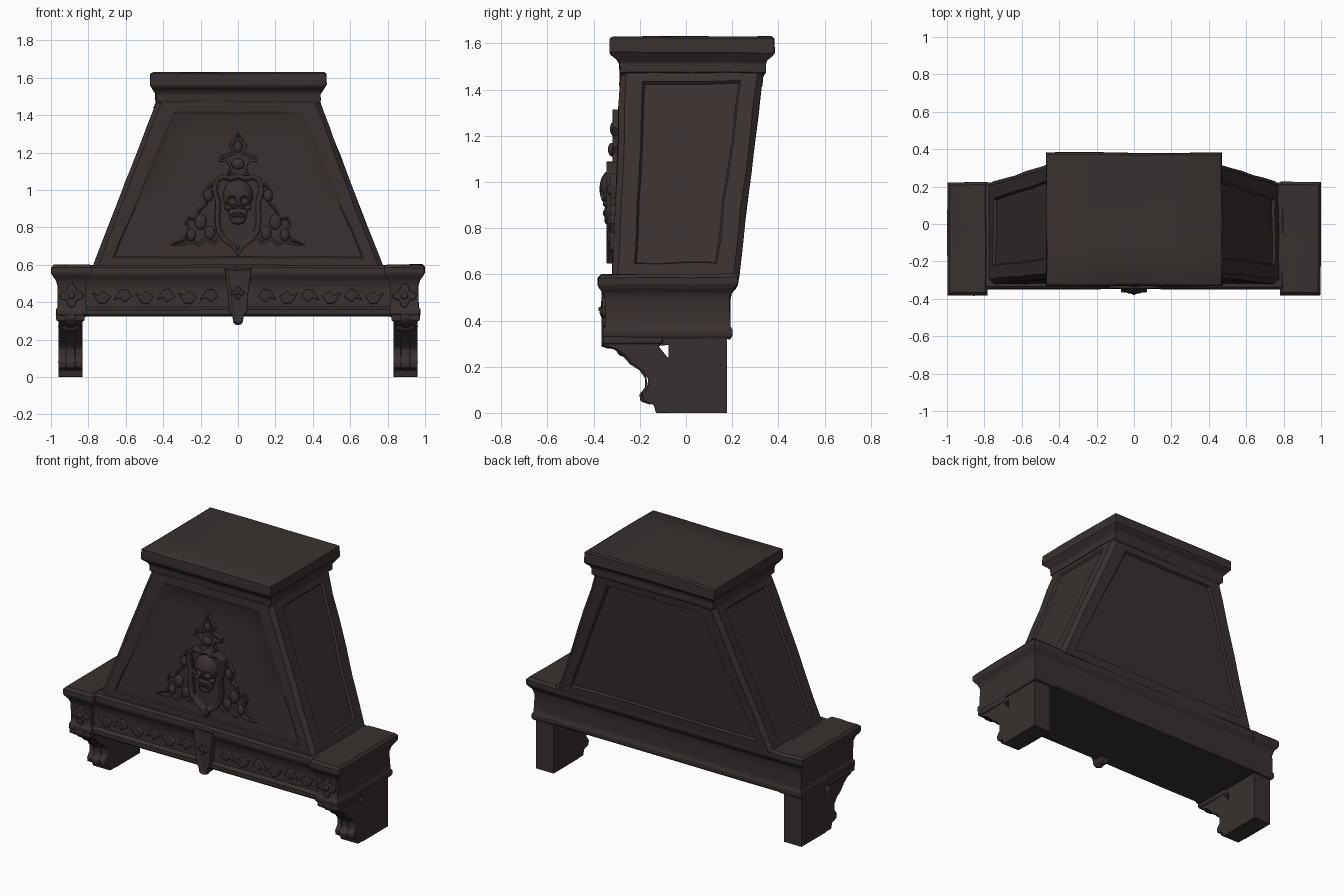
import bpy, bmesh, math
from mathutils import Vector, noise

cube = bpy.data.objects.get("Cube")
if cube:
    bpy.data.objects.remove(cube)

stone = bpy.data.materials.new("dark brown stone")
stone.use_nodes = True
COLOUR = (0.040, 0.030, 0.029, 1)
stone.diffuse_color = COLOUR
stone.node_tree.nodes["Principled BSDF"].inputs["Base Color"].default_value = COLOUR


def finish(name, bm, wear=0.0, cuts=0, bevel=0.0, smooth=35):
    """Turn a bmesh into an object, with optional chipped, uneven edges."""
    if cuts:
        bmesh.ops.subdivide_edges(bm, edges=bm.edges[:], cuts=cuts, use_grid_fill=True)
    if wear:
        for v in bm.verts:
            v.co += noise.noise_vector(v.co * 7) * wear
    bmesh.ops.recalc_face_normals(bm, faces=bm.faces[:])
    mesh = bpy.data.meshes.new(name)
    bm.to_mesh(mesh)
    bm.free()
    mesh.materials.append(stone)
    ob = bpy.data.objects.new(name, mesh)
    bpy.context.collection.objects.link(ob)
    if bevel:
        mod = ob.modifiers.new("bevel", 'BEVEL')
        mod.width, mod.segments, mod.limit_method = bevel, 2, 'ANGLE'
    bpy.ops.object.select_all(action='DESELECT')
    bpy.context.view_layer.objects.active = ob
    ob.select_set(True)
    bpy.ops.object.shade_smooth_by_angle(angle=math.radians(smooth))
    return ob


def stack(rings):
    """Rectangular rings (x0, x1, y0, y1, z) skinned into a closed solid."""
    bm = bmesh.new()
    loops = [[bm.verts.new(c) for c in ((a, c0, z), (b, c0, z), (b, c1, z), (a, c1, z))]
             for a, b, c0, c1, z in rings]
    for lo, hi in zip(loops, loops[1:]):
        for i in range(4):
            j = (i + 1) % 4
            bm.faces.new((lo[i], lo[j], hi[j], hi[i]))
    bm.faces.new(loops[0][::-1])
    bm.faces.new(loops[-1])
    return bm


def prism(points, axis, a, b):
    """Outline extruded along x (points are y, z) or y (points are x, z)."""
    place = (lambda p, d: (d, *p)) if axis == 'x' else (lambda p, d: (p[0], d, p[1]))
    bm = bmesh.new()
    face = bm.faces.new([bm.verts.new(place(p, a)) for p in points])
    ret = bmesh.ops.extrude_face_region(bm, geom=[face])
    shift = Vector(place((0, 0), b - a))
    for v in ret["geom"]:
        if isinstance(v, bmesh.types.BMVert):
            v.co += shift
    bmesh.ops.recalc_face_normals(bm, faces=bm.faces[:])
    return bm


def both(half):
    """Complete a half outline by mirroring it across x = 0."""
    return half + [(-x, z) for x, z in reversed(half) if x > 0]


def sunk(bm, width, depth):
    """Recess the front (-y) face, leaving a rim."""
    front = min(bm.faces, key=lambda f: (f.calc_center_median().y, -f.calc_area()))
    bmesh.ops.inset_region(bm, faces=[front], thickness=width)
    bmesh.ops.inset_region(bm, faces=[front], thickness=0.008, depth=-depth)
    return bm


def blob(name, centre, size, smooth=60):
    bm = bmesh.new()
    bmesh.ops.create_uvsphere(bm, u_segments=16, v_segments=10, radius=1)
    for v in bm.verts:
        v.co = Vector(c + s * k for c, s, k in zip(centre, size, v.co))
    return finish(name, bm, smooth=smooth)


# Tapered hood body with bevelled corners and sunken panels on each side
body = stack([(-.78, .78, -.32, .225, .58), (-.425, .425, -.282, .338, 1.5)])
posts = [e for e in body.edges if abs(e.verts[0].co.z - e.verts[1].co.z) > .5]
bmesh.ops.bevel(body, geom=posts, offset=.025, segments=1, affect='EDGES')
for face in [f for f in body.faces if f.calc_area() > .2 and abs(f.normal.z) < .8]:
    front = face.calc_center_median().y < -.2
    bmesh.ops.inset_region(body, faces=[face], thickness=.1)
    bmesh.ops.inset_region(body, faces=[face], thickness=.012, depth=-.006 if front else -.014)
finish("hood_body", body, wear=.006, cuts=5)

# Crown moulding
finish("crown_cap", stack([
    (-.42, .42, -.28, .335, 1.46), (-.44, .44, -.287, .345, 1.475), (-.44, .44, -.29, .345, 1.515),
    (-.45, .45, -.30, .35, 1.53), (-.463, .463, -.325, .375, 1.55), (-.47, .47, -.33, .383, 1.56),
    (-.468, .468, -.328, .38, 1.622), (-.455, .455, -.315, .37, 1.63)]), wear=.006, cuts=3)

# Mantel beam with a moulded shelf and foot bead
finish("mantel_beam", stack([
    (-.95, .95, -.335, .19, .325), (-.95, .95, -.345, .197, .335), (-.95, .95, -.345, .197, .36),
    (-.95, .95, -.325, .19, .375), (-.95, .95, -.32, .19, .48), (-.95, .95, -.33, .195, .515),
    (-.95, .95, -.345, .215, .54), (-.95, .95, -.35, .222, .555), (-.95, .95, -.348, .222, .585),
    (-.95, .95, -.335, .21, .597)]), wear=.003, cuts=3)


def fleur(name, x, z, s, y0, y1):
    """Four-lobed carved flower."""
    pts = []
    for i in range(32):
        t = math.tau * i / 32
        r = s * (.55 + .45 * abs(math.cos(2 * t)) ** 1.5)
        pts.append((x + r * math.cos(t), z + r * math.sin(t)))
    finish(name, prism(pts, 'y', y0, y1), bevel=.004)
    blob(name + "_bud", (x, y1, z), (s * .3, .012, s * .3))


# Bracket outline (y, z), with a small opening behind the scroll
bracket = [(-.07, 0), (-.13, 0), (-.14, .035), (-.185, .05), (-.19, .08), (-.165, .11),
           (-.165, .15), (-.19, .185), (-.23, .21), (-.265, .25), (-.30, .275), (-.335, .285),
           (-.355, .31), (-.355, .335), (-.07, .335), (-.07, .295), (-.12, .29), (-.08, .24), (-.07, .24)]

for side, s in (("left", 1), ("right", -1)):
    def span(a, b):
        return tuple(sorted((a * s, b * s)))

    # Corner block at each end of the mantel
    finish(side + "_corner_block", stack([(*span(.815 - g, .965 + g), y0, y1, z) for g, y0, y1, z in (
        (.0, -.35, .192, .322), (.008, -.36, .198, .335), (.008, -.36, .198, .36),
        (0, -.35, .19, .375), (0, -.35, .19, .49), (.01, -.36, .197, .52),
        (.025, -.375, .215, .54), (.033, -.382, .224, .555), (.033, -.38, .224, .585),
        (.02, -.365, .21, .6))]), wear=.005, cuts=2)
    fleur(side + "_corner_flower", .89 * s, .435, .065, -.34, -.362)

    # Leg and scrolled bracket
    finish(side + "_leg", stack([(*span(.832, .96), -.075, .178, z) for z in (0, .34)]))
    finish(side + "_bracket", prism(bracket, 'x', *span(.832, .96)), bevel=.006)
    finish(side + "_bracket_rib", prism([(y - .012, z) for y, z in bracket[2:14]] + [(-.2, .33)],
                                        'x', *span(.87, .92)), bevel=.006)
    finish(side + "_bracket_head", stack([(*span(.82, .972), -.36, -.1, z) for z in (.298, .335)]), bevel=.01)
    for z, y in ((.27, -.27), (.08, -.165)):
        blob(side + "_scroll", (.896 * s, y, z), (.066, .03, .026))

    # Carved vine along the frieze
    for i in range(6):
        x, up = .15 + i * .115, (-1) ** i
        leaf = [(x - .045, .43), (x - .015, .43 + .04 * up), (x + .02, .43 + .035 * up),
                (x + .055, .43 - .02 * up), (x + .02, .43 - .005 * up), (x, .43 - .03 * up)]
        finish(side + "_vine_leaf", prism([(px * s, z) for px, z in leaf], 'y', -.30, -.337), bevel=.005)

    # Leafy scrollwork beside the shield
    spray = [(.10, 1.02), (.15, 1.04), (.19, .99), (.18, .93), (.215, .90), (.225, .85), (.27, .86),
             (.29, .82), (.27, .78), (.30, .74), (.365, .705), (.30, .70), (.25, .715), (.21, .70),
             (.17, .73), (.12, .71), (.08, .76)]
    finish(side + "_spray", sunk(prism([(x * s, z) for x, z in spray], 'y', -.28, -.329), .012, .01), bevel=.003)
    for x, z, r in ((.16, .97, .025), (.20, .83, .032), (.25, .76, .025), (.15, .77, .028)):
        blob(side + "_leaf_curl", (x * s, -.325, z), (r, .016, r * 1.3))

# Keystone at the middle of the mantel
finish("keystone", sunk(prism(both([(0, .285), (.025, .295), (.032, .33), (.05, .36), (.055, .45),
       (.065, .53), (.07, .585), (0, .59)]), 'y', -.28, -.366), .014, .01), bevel=.005)
fleur("keystone_flower", 0, .45, .036, -.34, -.368)
blob("keystone_drop", (0, -.335, .30), (.026, .026, .022))

# Shield with raised rim
shield = both([(0, .645), (.03, .69), (.08, .725), (.115, .775), (.125, .84), (.12, .93),
               (.14, 1.0), (.125, 1.06), (.085, 1.085), (.04, 1.075), (0, 1.09)])
finish("shield", sunk(prism(shield, 'y', -.27, -.345), .022, .022), bevel=.005)

# Pointed finial above the shield
finish("finial", sunk(prism(both([(0, 1.07), (.06, 1.08), (.045, 1.12), (.06, 1.15), (.10, 1.15),
       (.095, 1.18), (.06, 1.195), (.03, 1.20), (.05, 1.235), (.025, 1.27), (0, 1.315)]),
       'y', -.26, -.318), .012, .008), bevel=.004)
blob("finial_bud", (0, -.315, 1.23), (.022, .014, .03))
blob("finial_boss", (0, -.32, 1.14), (.035, .018, .03))

# Carved skull with hollow eyes and nose
skull = blob("skull", (0, -.32, .97), (.082, .055, .085))
for name, x, z, size in (("left_socket", .034, .945, .024), ("right_socket", -.034, .945, .024),
                         ("nose_hollow", 0, .905, .013)):
    cutter = blob(name, (x, -.372, z), (size, .03, size))
    cutter.hide_render = True
    cutter.hide_set(True)
    mod = skull.modifiers.new(name, 'BOOLEAN')
    mod.operation, mod.object, mod.solver = 'DIFFERENCE', cutter, 'EXACT'
for s in (1, -1):
    blob("cheekbone", (.052 * s, -.34, .905), (.02, .02, .016))
finish("jaw", prism(both([(0, .815), (.03, .82), (.045, .85), (.052, .90), (0, .90)]), 'y', -.29, -.352), bevel=.012)
for i in range(-2, 3):
    blob("tooth", (i * .014, -.353, .865), (.006, .007, .014))
